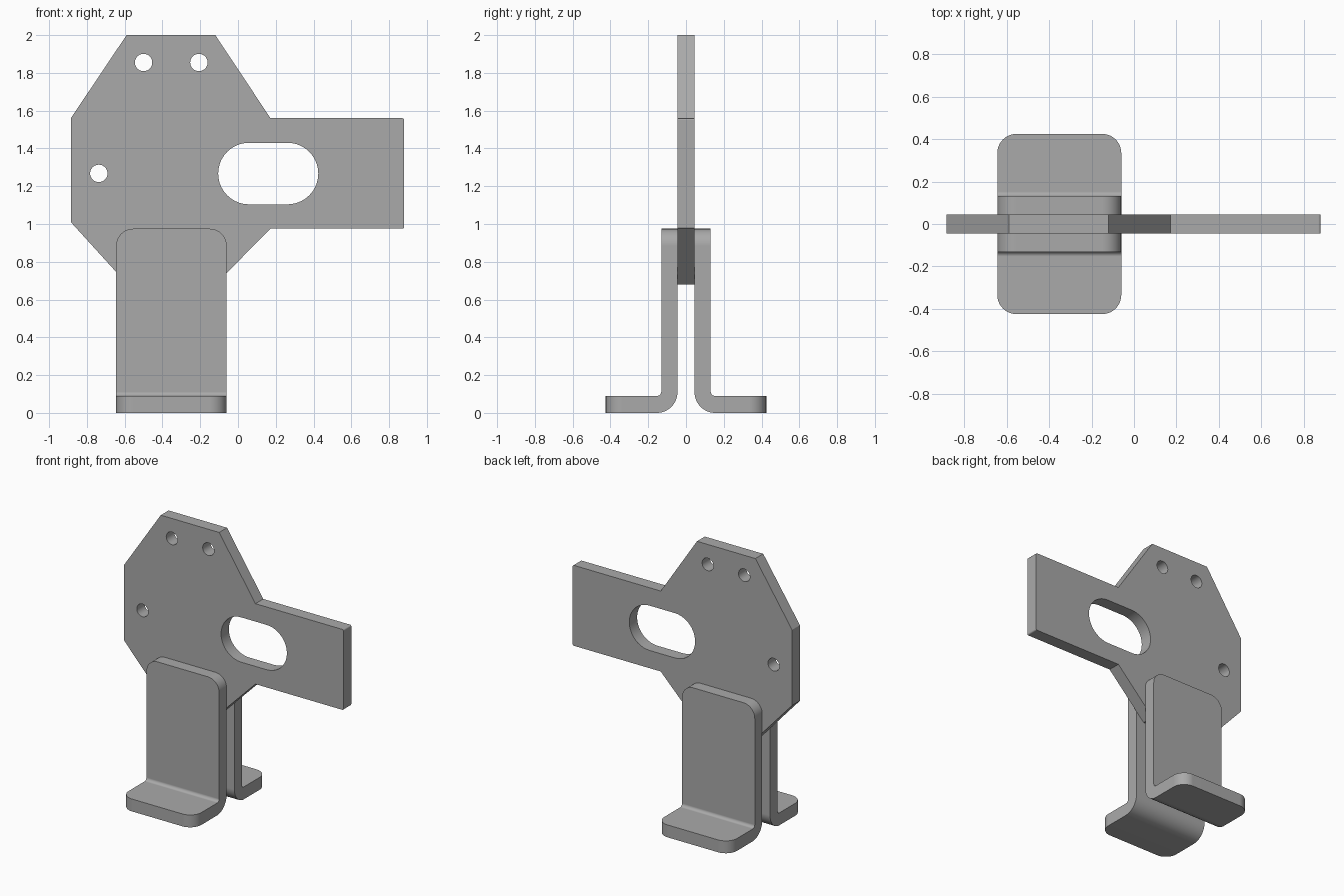
import bpy, bmesh
from math import cos, sin, pi, radians
from mathutils import Matrix

if "Cube" in bpy.data.objects:
    bpy.data.objects.remove(bpy.data.objects["Cube"], do_unlink=True)

steel = bpy.data.materials.new("steel_grey")
steel.use_nodes = True
GREY = (0.4, 0.4, 0.4, 1)
steel.diffuse_color = GREY
steel.node_tree.nodes["Principled BSDF"].inputs["Base Color"].default_value = GREY

HALF = 0.045          # half thickness of the plate
LEFT, RIGHT = -0.645, -0.06


def arc(cx, cy, r, start, end, steps=8):
    angles = [radians(start + (end - start) * i / steps) for i in range(steps + 1)]
    return [(cx + r * cos(a), cy + r * sin(a)) for a in angles]


def slot(x0, x1, z, r):
    return arc(x1, z, r, -90, 90, 20) + arc(x0, z, r, 90, 270, 20)


def circle(x, z, r):
    return arc(x, z, r, 0, 360, 32)[:-1]


def finish(name, bm):
    """Turn a bmesh into a smooth shaded object with flat faces kept flat."""
    bmesh.ops.recalc_face_normals(bm, faces=bm.faces)
    mesh = bpy.data.meshes.new(name)
    bm.to_mesh(mesh)
    bm.free()
    mesh.materials.append(steel)
    obj = bpy.data.objects.new(name, mesh)
    bpy.context.collection.objects.link(obj)
    bpy.ops.object.select_all(action='DESELECT')
    obj.select_set(True)
    bpy.context.view_layer.objects.active = obj
    bpy.ops.object.shade_smooth_by_angle(angle=radians(25))
    weighted = obj.modifiers.new("flat_faces", 'WEIGHTED_NORMAL')
    weighted.keep_sharp = True
    return obj


# Upright plate: outline, slot and three bolt holes as one filled curve
outline = [(-0.59, 2), (-0.885, 1.56), (-0.885, 1.01), (-0.585, 0.68),
           (-0.12, 0.68), (0.172, 0.975)]
outline += arc(0.87, 0.985, 0.01, -90, 0, 4) + arc(0.87, 1.55, 0.01, 0, 90, 4)
outline += [(0.172, 1.56), (-0.12, 2)]
loops = [outline, slot(0.058, 0.262, 1.267, 0.163)]
loops += [circle(x, z, 0.046) for x, z in ((-0.5, 1.855), (-0.207, 1.855), (-0.737, 1.268))]

curve = bpy.data.curves.new("plate_outline", 'CURVE')
curve.dimensions = '2D'
curve.fill_mode = 'BOTH'
curve.extrude = HALF
for loop in loops:
    spline = curve.splines.new('POLY')
    spline.points.add(len(loop) - 1)
    for point, (x, z) in zip(spline.points, loop):
        point.co = (x, z, 0, 1)
    spline.use_cyclic_u = True
helper = bpy.data.objects.new("plate_outline", curve)
bpy.context.collection.objects.link(helper)
flat = bpy.data.meshes.new_from_object(helper.evaluated_get(bpy.context.evaluated_depsgraph_get()))
bm = bmesh.new()
bm.from_mesh(flat)
bpy.data.objects.remove(helper)
bpy.data.meshes.remove(flat)
bmesh.ops.remove_doubles(bm, verts=bm.verts, dist=0.0001)
bm.transform(Matrix.Rotation(pi / 2, 4, 'X'))
finish("upright_plate", bm)


# Bent L brackets on both sides of the plate
def bracket(name, side):
    top, toe, face, sole = 0.975, 0.425, 0.131, 0.09
    profile = [(HALF, top)]
    profile += arc(HALF + 0.11, 0.11, 0.11, 180, 270, 12)
    profile += [(toe, 0), (toe, sole)]
    profile += arc(face + 0.022, sole + 0.022, 0.022, 270, 180, 8)
    profile += [(face, top)]
    bm = bmesh.new()
    section = bm.faces.new([bm.verts.new((LEFT, side * y, z)) for y, z in profile])
    swept = bmesh.ops.extrude_face_region(bm, geom=[section], use_keep_orig=True)
    bmesh.ops.translate(bm, vec=(RIGHT - LEFT, 0, 0),
                        verts=[v for v in swept["geom"] if isinstance(v, bmesh.types.BMVert)])
    bmesh.ops.recalc_face_normals(bm, faces=bm.faces)

    # Round the free corners of the upright leg and of the foot
    def is_corner(edge):
        a, b = (v.co for v in edge.verts)
        same_x = abs(a.x - b.x) < 0.001
        at_top = min(a.z, b.z) > top - 0.001
        at_toe = min(abs(a.y), abs(b.y)) > toe - 0.001
        return same_x and (at_top or at_toe)

    bmesh.ops.bevel(bm, geom=[e for e in bm.edges if is_corner(e)], offset=0.09,
                    offset_type='OFFSET', segments=10, profile=0.5, affect='EDGES')
    finish(name, bm)


bracket("front_bracket", -1)
bracket("back_bracket", 1)
